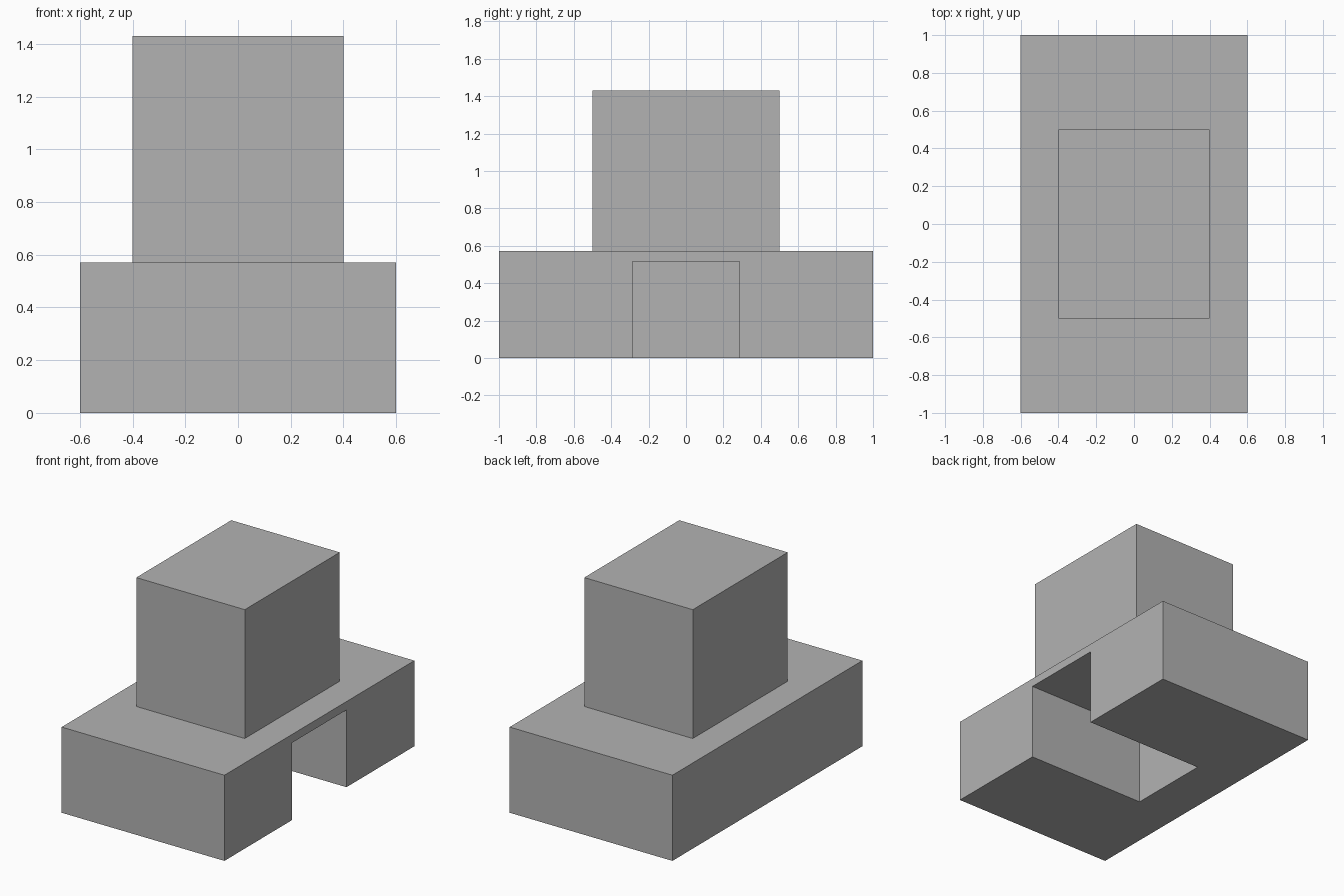
import bpy
import bmesh

cube = bpy.data.objects.get("Cube")
if cube:
    bpy.data.objects.remove(cube, do_unlink=True)

grey = bpy.data.materials.new("plain_grey")
grey.use_nodes = True
colour = (0.45, 0.45, 0.45, 1)
grey.diffuse_color = colour
grey.node_tree.nodes["Principled BSDF"].inputs["Base Color"].default_value = colour

BASE_X, BASE_Y, BASE_Z = 0.6, 1.0, 0.571
NOTCH_Y, NOTCH_Z, NOTCH_END = 0.286, 0.515, -0.286


def finish(name, bm):
    bmesh.ops.recalc_face_normals(bm, faces=bm.faces)
    mesh = bpy.data.meshes.new(name)
    bm.to_mesh(mesh)
    bm.free()
    mesh.materials.append(grey)
    obj = bpy.data.objects.new(name, mesh)
    bpy.context.scene.collection.objects.link(obj)
    return obj


def box(name, low, high):
    bm = bmesh.new()
    bmesh.ops.create_cube(bm, size=1)
    for v in bm.verts:
        v.co = [(a + b) / 2 + c * (b - a) for a, b, c in zip(low, high, v.co)]
    return finish(name, bm)


# Base slab with an alcove cut into its +x side, open at the floor
base = box("base", (-BASE_X, -BASE_Y, 0), (BASE_X, BASE_Y, BASE_Z))
cutter = box("alcove_cutter", (NOTCH_END, -NOTCH_Y, -0.2),
             (BASE_X + 0.2, NOTCH_Y, NOTCH_Z))
cutter.hide_render = True
cutter.hide_viewport = True
cutter.display_type = 'WIRE'
cut = base.modifiers.new("alcove", 'BOOLEAN')
cut.operation = 'DIFFERENCE'
cut.solver = 'EXACT'
cut.object = cutter

# Upper block
box("upper_block", (-0.4, -0.5, BASE_Z), (0.4, 0.5, 1.43))
